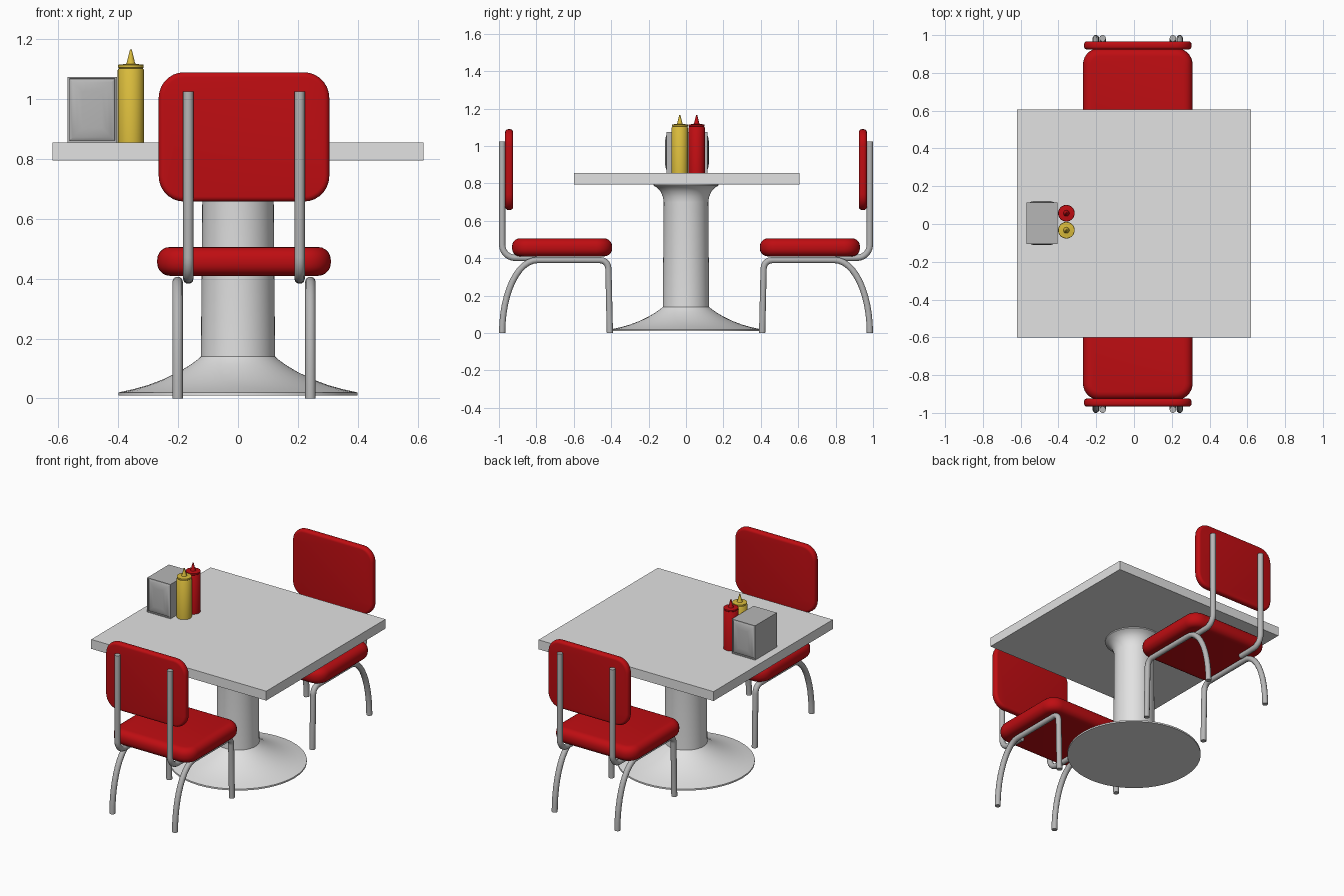
import bpy, bmesh, math
from mathutils import Vector

if "Cube" in bpy.data.objects:
    bpy.data.objects.remove(bpy.data.objects["Cube"])


def material(name, rgb):
    m = bpy.data.materials.new(name)
    m.diffuse_color = (*rgb, 1)
    m.use_nodes = True
    m.node_tree.nodes["Principled BSDF"].inputs["Base Color"].default_value = m.diffuse_color
    return m


WHITE = material("pale grey", (0.76, 0.76, 0.76))
STEEL = material("steel grey", (0.47, 0.47, 0.47))
RED = material("red", (0.52, 0.004, 0.006))
YELLOW = material("mustard yellow", (0.70, 0.50, 0.045))


def finish(name, bm, mat, angle=40):
    bmesh.ops.recalc_face_normals(bm, faces=bm.faces)
    me = bpy.data.meshes.new(name)
    bm.to_mesh(me)
    bm.free()
    me.materials.append(mat)
    ob = bpy.data.objects.new(name, me)
    bpy.context.collection.objects.link(ob)
    smooth(ob, angle)
    return ob


def smooth(ob, angle=40):
    bpy.ops.object.select_all(action='DESELECT')
    ob.select_set(True)
    bpy.context.view_layer.objects.active = ob
    bpy.ops.object.shade_smooth_by_angle(angle=math.radians(angle))


def box_bm(lo, hi):
    bm = bmesh.new()
    bmesh.ops.create_cube(bm, size=1)
    lo, hi = Vector(lo), Vector(hi)
    for v in bm.verts:
        v.co = (lo + hi) / 2 + v.co * (hi - lo)
    return bm


def cushion(name, lo, hi, axis, corner, rim):
    """Slab with rounded corners seen along axis and a rounded rim."""
    bm = box_bm(lo, hi)
    along = [e for e in bm.edges
             if abs((e.verts[0].co - e.verts[1].co).normalized()[axis]) > 0.9]
    bmesh.ops.bevel(bm, geom=along, offset=corner, segments=7, profile=0.5, affect='EDGES')
    bm.normal_update()
    caps = [f for f in bm.faces if abs(f.normal[axis]) > 0.9]
    rims = list({e for f in caps for e in f.edges})
    bmesh.ops.bevel(bm, geom=rims, offset=rim, segments=5, profile=0.5, affect='EDGES')
    return finish(name, bm, RED)


def lathe(name, profile, centre, mat, sides=40, angle=40):
    """Spin (radius, z) points about a vertical axis."""
    bm = bmesh.new()
    rings = []
    for r, z in profile:
        rings.append([bm.verts.new((centre[0] + r * math.cos(a), centre[1] + r * math.sin(a), z))
                      for a in (2 * math.pi * i / sides for i in range(sides))])
    for a, b in zip(rings, rings[1:]):
        for i in range(sides):
            j = (i + 1) % sides
            bm.faces.new((a[i], a[j], b[j], b[i]))
    bm.faces.new(rings[0])
    bm.faces.new(rings[-1])
    return finish(name, bm, mat, angle)


def tube(name, points, radius):
    cu = bpy.data.curves.new(name, 'CURVE')
    cu.dimensions = '3D'
    cu.bevel_depth = radius
    cu.bevel_resolution = 3
    cu.use_fill_caps = True
    sp = cu.splines.new('POLY')
    sp.points.add(len(points) - 1)
    for p, co in zip(sp.points, points):
        p.co = (*co, 1)
    cu.materials.append(STEEL)
    ob = bpy.data.objects.new(name, cu)
    bpy.context.collection.objects.link(ob)
    bpy.ops.object.select_all(action='DESELECT')
    ob.select_set(True)
    bpy.context.view_layer.objects.active = ob
    bpy.ops.object.convert(target='MESH')
    smooth(bpy.context.view_layer.objects.active, 50)


def arc(cy, cz, ry, rz, start, end, n):
    """Ellipse arc in the y-z plane, angles in degrees."""
    return [(cy + ry * math.cos(t), cz + rz * math.sin(t))
            for t in (math.radians(start + (end - start) * i / n) for i in range(n + 1))]


# Table: square top and pedestal
finish("table_top", box_bm((-0.62, -0.6, 0.795), (0.62, 0.607, 0.855)), WHITE)
lathe("pedestal", [(0.40, 0.01), (0.40, 0.02), (0.35, 0.031), (0.30, 0.045), (0.25, 0.064),
                   (0.20, 0.088), (0.16, 0.112), (0.135, 0.13), (0.124, 0.14), (0.119, 0.70),
                   (0.124, 0.73), (0.136, 0.757), (0.155, 0.778), (0.173, 0.788),
                   (0.173, 0.797)], (0, 0), WHITE, 48)

# Chairs: front and back, facing the table
CX = 0.02
leg_path = (arc(-0.795, 0, 0.188, 0.39, 180, 90, 12)
            + arc(-0.46, 0.345, 0.045, 0.045, 90, 0, 5) + [(-0.407, 0)])
upright_path = [(-0.983, 1.025)] + arc(-0.913, 0.472, 0.07, 0.07, 180, 270, 7) + [(-0.80, 0.4)]
for s, side in ((1, "front"), (-1, "back")):
    def span(x0, x1, y0, y1, z0, z1):
        y0, y1 = sorted((y0 * s, y1 * s))
        return (x0, y0, z0), (x1, y1, z1)

    cushion(side + "_chair_seat", *span(-0.27, 0.31, -0.93, -0.395, 0.41, 0.506), 2, 0.085, 0.042)
    cushion(side + "_chair_backrest", *span(-0.265, 0.305, -0.967, -0.924, 0.658, 1.09), 1,
            0.085, 0.017)
    for m, hand in ((-1, "left"), (1, "right")):
        tube(f"{side}_chair_{hand}_legs",
             [(CX + m * 0.222, y * s, z) for y, z in leg_path], 0.0175)
        tube(f"{side}_chair_{hand}_upright",
             [(CX + m * 0.186, y * s, z) for y, z in upright_path], 0.0175)

# Squeeze bottles
bottle = [(0.044, 0.855), (0.044, 1.098), (0.040, 1.103), (0.043, 1.106), (0.043, 1.115),
          (0.016, 1.118), (0.013, 1.125), (0.003, 1.166)]
lathe("mustard_bottle", bottle, (-0.358, -0.033), YELLOW, 28)
lathe("ketchup_bottle", bottle, (-0.358, 0.057), RED, 28)

# Napkin box with framed, bulging panels on both open sides
bm = box_bm((-0.57, -0.105, 0.855), (-0.405, 0.115, 1.075))
bm.normal_update()
panels = [f for f in bm.faces if abs(f.normal.y) > 0.9]
bmesh.ops.inset_individual(bm, faces=panels, thickness=0.009, depth=0)
bmesh.ops.inset_individual(bm, faces=panels, thickness=0.001, depth=-0.006)
for thick, rise in ((0.015, 0.006), (0.02, 0.005), (0.025, 0.002)):
    bmesh.ops.inset_individual(bm, faces=panels, thickness=thick, depth=rise)
finish("napkin_box", bm, STEEL, 35)
